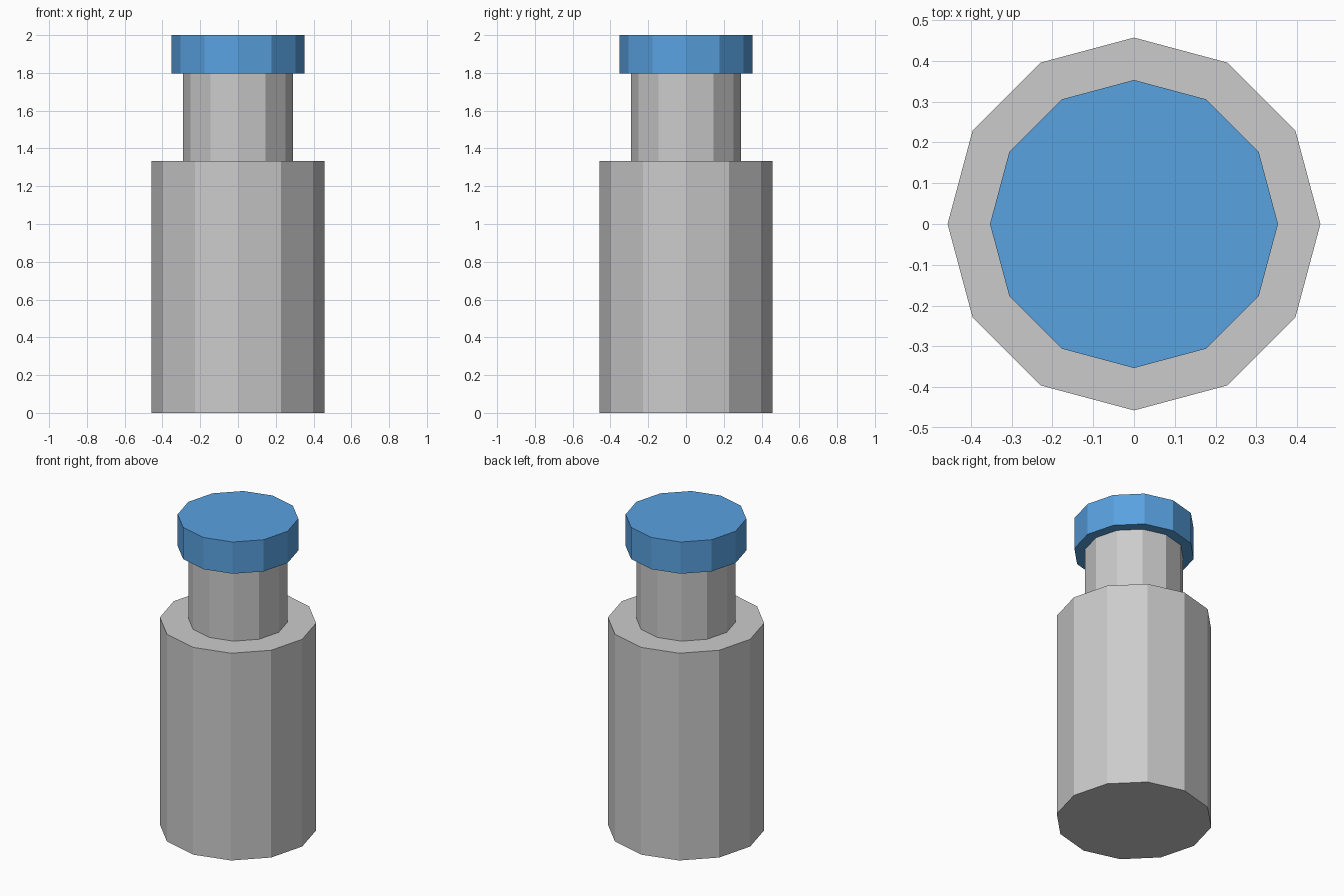
import bpy, bmesh
from math import cos, sin, tau

if "Cube" in bpy.data.objects:
    bpy.data.objects.remove(bpy.data.objects["Cube"])

SIDES = 12


def lathe(name, profile, color=None):
    """Revolve (radius, z) points into a closed, flat-faced solid."""
    bm = bmesh.new()
    rings = [[bm.verts.new((r * cos(tau * i / SIDES), r * sin(tau * i / SIDES), z))
              for i in range(SIDES)] for r, z in profile]
    for low, high in zip(rings, rings[1:]):
        for i in range(SIDES):
            j = (i + 1) % SIDES
            bm.faces.new((low[i], low[j], high[j], high[i]))
    bm.faces.new(rings[0][::-1])
    bm.faces.new(rings[-1])
    mesh = bpy.data.meshes.new(name)
    bm.to_mesh(mesh)
    bm.free()
    obj = bpy.data.objects.new(name, mesh)
    bpy.context.collection.objects.link(obj)
    if color:
        mat = bpy.data.materials.new(name + "_colour")
        mat.diffuse_color = color
        mat.use_nodes = True
        mat.node_tree.nodes["Principled BSDF"].inputs["Base Color"].default_value = mat.diffuse_color
        mesh.materials.append(mat)
    return obj


# Bottle: wide body, flat shoulder and narrow neck
lathe("bottle_body", [(0.457, 0), (0.457, 1.333), (0.29, 1.333), (0.29, 1.796)])

# Blue cap overhanging the neck
lathe("bottle_cap", [(0.353, 1.796), (0.353, 2.0)], (0.10, 0.36, 0.75, 1))
